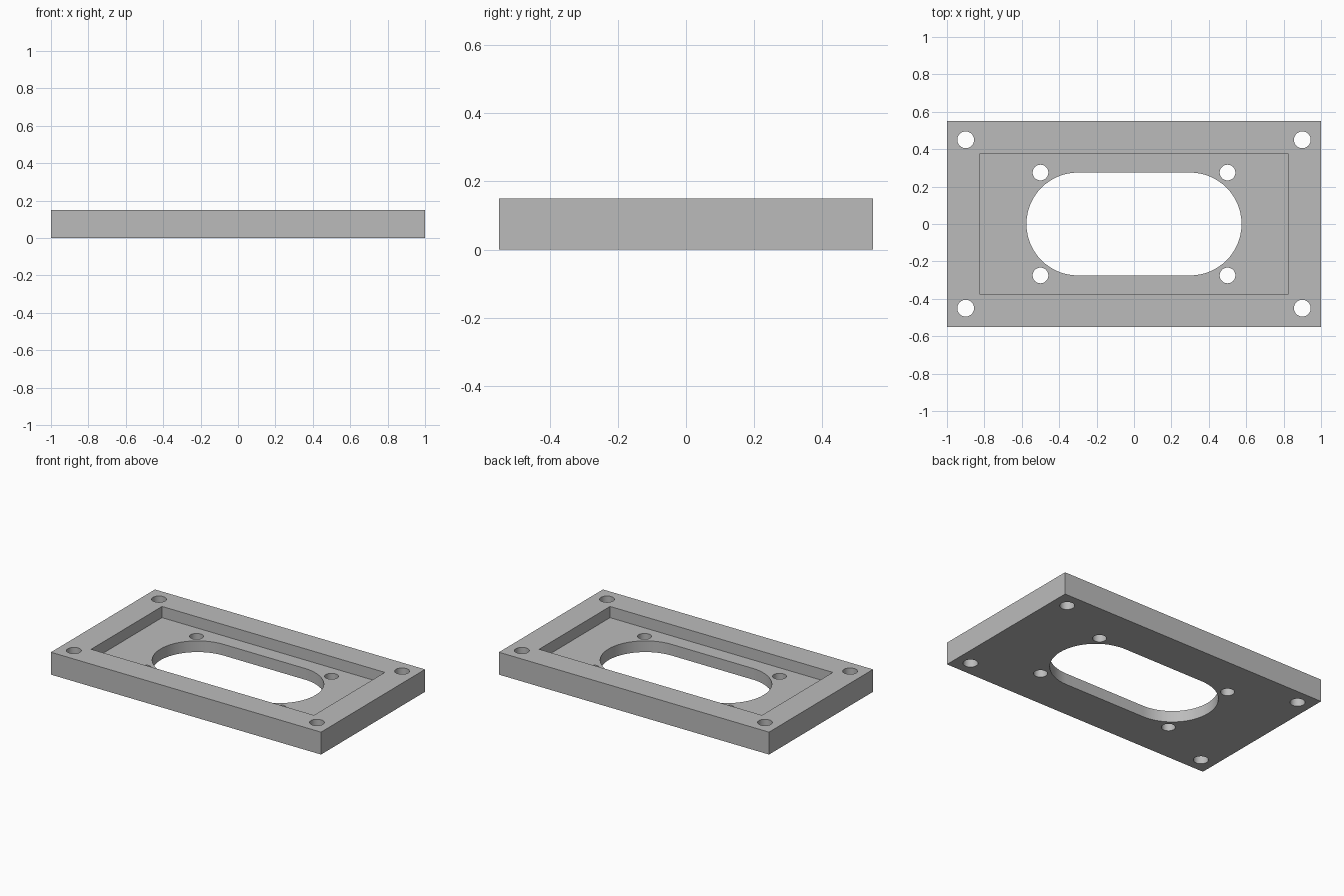
import bpy
import bmesh
import math

if "Cube" in bpy.data.objects:
    bpy.data.objects.remove(bpy.data.objects["Cube"], do_unlink=True)

WIDTH, DEPTH, HEIGHT = 2.0, 1.1, 0.15
FLOOR = 0.075      # height of the pocket floor
EPS = 0.05         # cutter overshoot

grey = bpy.data.materials.new("plain grey")
grey.use_nodes = True
COLOUR = (0.5, 0.5, 0.5, 1)
grey.diffuse_color = COLOUR
grey.node_tree.nodes["Principled BSDF"].inputs["Base Color"].default_value = COLOUR


def prism(name, outline, z0, z1):
    """Extrude a counter-clockwise outline from z0 to z1."""
    bm = bmesh.new()
    face = bm.faces.new([bm.verts.new((x, y, z0)) for x, y in outline])
    top = bmesh.ops.extrude_face_region(bm, geom=[face])["geom"]
    verts = [v for v in top if isinstance(v, bmesh.types.BMVert)]
    bmesh.ops.translate(bm, verts=verts, vec=(0, 0, z1 - z0))
    bmesh.ops.recalc_face_normals(bm, faces=bm.faces)
    mesh = bpy.data.meshes.new(name)
    bm.to_mesh(mesh)
    bm.free()
    mesh.materials.append(grey)
    obj = bpy.data.objects.new(name, mesh)
    bpy.context.collection.objects.link(obj)
    return obj


def rectangle(hx, hy):
    return [(-hx, -hy), (hx, -hy), (hx, hy), (-hx, hy)]


def arc(cx, cy, r, start, sweep, steps):
    angles = [start + sweep * i / steps for i in range(steps + 1)]
    return [(cx + r * math.cos(a), cy + r * math.sin(a)) for a in angles]


def cut(target, cutter):
    """Subtract a cutter from the target and discard it."""
    mod = target.modifiers.new("cut", 'BOOLEAN')
    mod.operation = 'DIFFERENCE'
    mod.solver = 'EXACT'
    mod.object = cutter
    bpy.context.view_layer.objects.active = target
    bpy.ops.object.modifier_apply(modifier=mod.name)
    bpy.data.objects.remove(cutter, do_unlink=True)


# Rectangular plate
plate = prism("mounting_plate", rectangle(WIDTH / 2, DEPTH / 2), 0, HEIGHT)

# Shallow pocket in the top
cut(plate, prism("pocket_cutter", rectangle(0.825, 0.375), FLOOR, HEIGHT + EPS))

# Round-ended slot through the floor
slot = (arc(0.3, 0, 0.275, -math.pi / 2, math.pi, 32)
        + arc(-0.3, 0, 0.275, math.pi / 2, math.pi, 32))
cut(plate, prism("slot_cutter", slot, -EPS, HEIGHT + EPS))

# Corner holes and pocket holes
for hx, hy, r in ((0.9, 0.45, 0.045), (0.5, 0.275, 0.042)):
    for sx in (-1, 1):
        for sy in (-1, 1):
            circle = arc(sx * hx, sy * hy, r, 0, math.tau, 32)[:-1]
            cut(plate, prism("hole_cutter", circle, -EPS, HEIGHT + EPS))

# Smooth hole walls, sharp edges
bpy.ops.object.select_all(action='DESELECT')
plate.select_set(True)
bpy.context.view_layer.objects.active = plate
bpy.ops.object.shade_smooth_by_angle(angle=math.radians(30))
